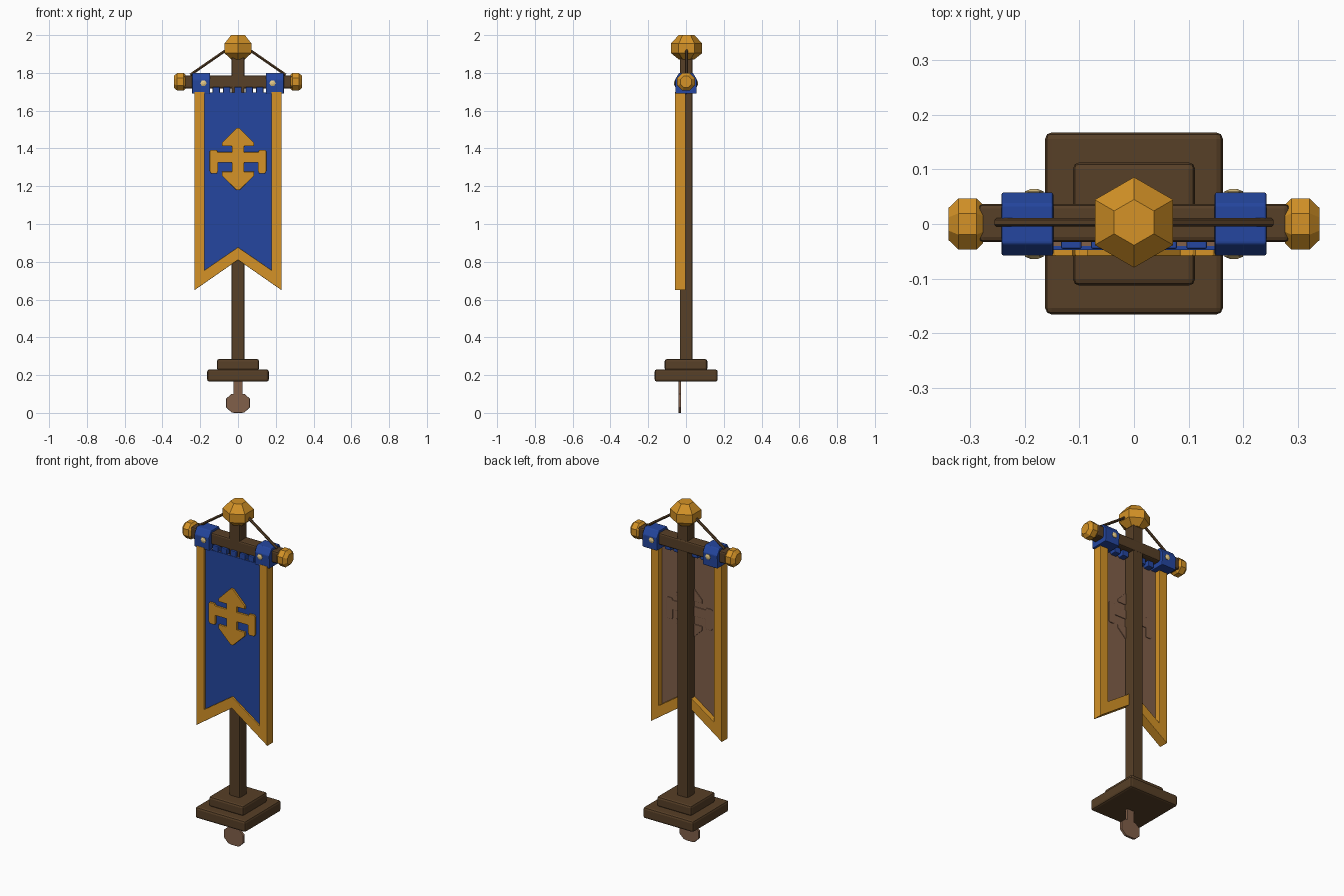
import bpy, bmesh, math
from mathutils import Vector, Matrix

if "Cube" in bpy.data.objects:
    bpy.data.objects.remove(bpy.data.objects["Cube"])


def material(name, rgb):
    m = bpy.data.materials.new(name)
    m.diffuse_color = (*rgb, 1)
    m.use_nodes = True
    m.node_tree.nodes["Principled BSDF"].inputs["Base Color"].default_value = m.diffuse_color
    return m


GOLD = material("gold", (0.66, 0.29, 0.02))
BLUE = material("blue cloth", (0.018, 0.062, 0.35))
WOOD = material("dark wood", (0.095, 0.05, 0.02))
TAN = material("light brown", (0.22, 0.115, 0.068))
CREAM = material("pale gold", (0.80, 0.60, 0.25))


def finish(name, bm, mat, bevel=0):
    bmesh.ops.recalc_face_normals(bm, faces=bm.faces)
    me = bpy.data.meshes.new(name)
    bm.to_mesh(me)
    bm.free()
    me.materials.append(mat)
    ob = bpy.data.objects.new(name, me)
    bpy.context.collection.objects.link(ob)
    if bevel:
        mod = ob.modifiers.new("Bevel", "BEVEL")
        mod.width = bevel
        mod.segments = 2
        mod.limit_method = "ANGLE"
    return ob


def box(name, lo, hi, mat, bevel=0):
    bm = bmesh.new()
    bmesh.ops.create_cube(bm, size=1)
    for v in bm.verts:
        v.co = Vector([(a + b) / 2 + c * (b - a) for a, b, c in zip(lo, hi, v.co)])
    return finish(name, bm, mat, bevel)


def prism(name, pts, a, b, mat, axis="y", bevel=0):
    """Extrude a profile from a to b: (x, z) points along y or (y, z) points along x."""
    bm = bmesh.new()
    place = (lambda p, d: (p[0], d, p[1])) if axis == "y" else (lambda p, d: (d, p[0], p[1]))
    face = bm.faces.new([bm.verts.new(place(p, a)) for p in pts])
    ext = bmesh.ops.extrude_face_region(bm, geom=[face])
    shift = Vector((0, b - a, 0)) if axis == "y" else Vector((b - a, 0, 0))
    bmesh.ops.translate(bm, vec=shift, verts=[g for g in ext["geom"] if isinstance(g, bmesh.types.BMVert)])
    return finish(name, bm, mat, bevel)


def rings(name, profile, n, mat, matrix, phase=0):
    """Closed solid of n-sided rings given as (radius, height)."""
    bm = bmesh.new()
    loops = [[bm.verts.new(matrix @ Vector((r * math.cos(phase + i * math.tau / n),
                                            r * math.sin(phase + i * math.tau / n), h)))
              for i in range(n)] for r, h in profile]
    for lo, hi in zip(loops, loops[1:]):
        for i in range(n):
            bm.faces.new((lo[i], lo[(i + 1) % n], hi[(i + 1) % n], hi[i]))
    bm.faces.new(loops[0])
    bm.faces.new(loops[-1])
    return finish(name, bm, mat)


def along(start, end):
    d = Vector(end) - Vector(start)
    return Matrix.Translation(start) @ d.to_track_quat("Z", "Y").to_matrix().to_4x4()


def mirrored(half):
    """Complete a half outline running from top to bottom on the +x side."""
    return half + [(-x, z) for x, z in reversed(half) if x > 0]


# stepped base, pole and crossbar
box("base_slab", (-.163, -.166, .165), (.163, .168, .23), WOOD, .012)
box("base_step", (-.112, -.113, .225), (.112, .113, .285), WOOD, .012)
box("pole", (-.034, -.033, .27), (.034, .034, 1.9), WOOD, .007)
box("crossbar", (-.285, -.033, 1.718), (.285, .037, 1.787), WOOD, .009)

# flat peg under the base
box("peg_stem", (-.025, -.041, .08), (.025, -.026, .175), TAN, .003)
peg = [(.035, .1), (.063, .075), (.063, .03), (.035, .003), (.02, 0)]
prism("peg_disc", mirrored(peg), -.041, -.026, TAN, bevel=.003)

# faceted finial
rings("finial", [(.042, 1.872), (.083, 1.905), (.083, 1.955), (.042, 2.0)], 6, GOLD,
      Matrix.Translation((0, .003, 0)), math.pi / 2)

# crossbar ends, cloth loops, studs and cords
loop = [(-.056, 1.69), (-.058, 1.765), (-.036, 1.80), (.036, 1.80), (.058, 1.765), (.056, 1.69)]
for side, s in (("left", -1), ("right", 1)):
    rings("knob_" + side, [(.038, 0), (.051, .012), (.051, .045), (.032, .063)], 8, GOLD,
          along((s * .277, 0, 1.753), (s * .34, 0, 1.753)), math.pi / 8)
    prism("loop_" + side, loop, s * .148, s * .243, BLUE, "x", .004)
    for face, f in (("front", -1), ("back", 1)):
        rings(f"stud_{side}_{face}", [(.017, 0), (.017, .005), (.007, .009)], 6, CREAM,
              along((s * .183, f * .055, 1.745), (s * .183, f * .065, 1.745)))
    rings("cord_" + side, [(.008, 0), (.008, .262)], 6, WOOD,
          along((s * .252, .003, 1.79), (s * .035, .003, 1.94)))

# swallow-tailed cloth: blue front and brown backing
cloth = [(.19, 1.695), (.19, .74), (0, .86)]
prism("banner_front", mirrored(cloth), -.048, -.04, BLUE)
prism("banner_backing", mirrored(cloth), -.04, -.033, TAN)

# raised gold border
border = [(-.23, 1.70), (-.23, .65), (0, .81), (.23, .65), (.23, 1.70),
          (.178, 1.70), (.178, .755), (0, .877), (-.178, .755), (-.178, 1.70)]
prism("banner_border", border, -.058, -.002, GOLD, bevel=.002)

# small tabs tying the cloth to the crossbar
for i, x in enumerate((-.115, -.06, 0, .06, .115)):
    box(f"cloth_tab_{i + 1}", (x - .019, -.046, 1.685), (x + .019, .004, 1.725), BLUE, .004)

# emblem: double arrow with a capped crosspiece, pressed through to the back
arrow = [(.008, 1.508), (.085, 1.43), (.085, 1.412), (.033, 1.412), (.033, 1.38),
         (.108, 1.38), (.112, 1.392), (.145, 1.392), (.15, 1.385), (.15, 1.28), (.143, 1.268),
         (.112, 1.268), (.106, 1.28), (.106, 1.325), (.033, 1.325), (.033, 1.277),
         (.085, 1.277), (.085, 1.255), (.008, 1.18)]
prism("emblem", mirrored(arrow), -.059, -.044, GOLD, bevel=.002)
prism("emblem_imprint", mirrored(arrow), -.035, -.029, TAN, bevel=.002)
